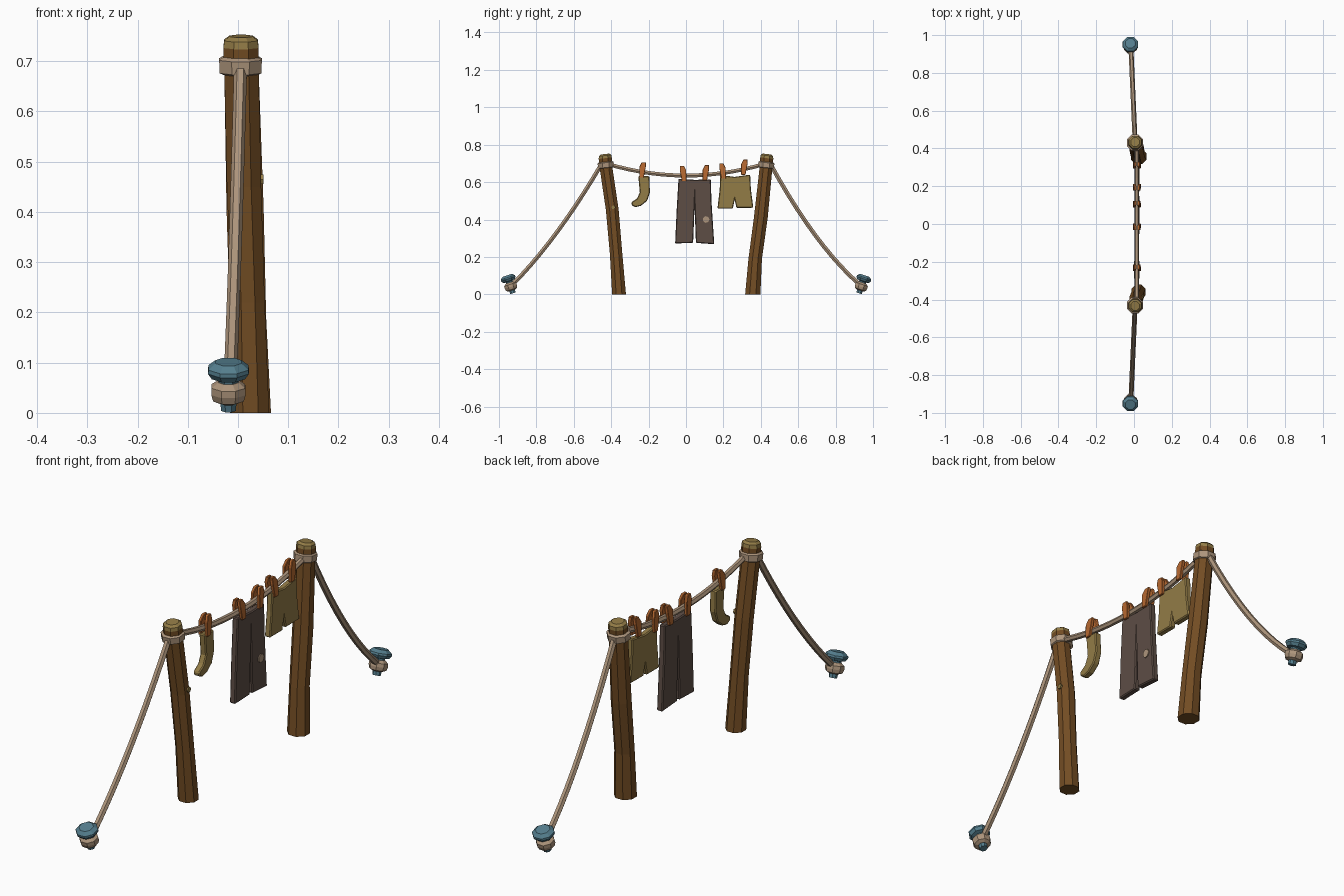
import bpy, bmesh, math
from mathutils import Vector

if "Cube" in bpy.data.objects:
    bpy.data.objects.remove(bpy.data.objects["Cube"])


def mat(name, c):
    m = bpy.data.materials.new(name)
    m.diffuse_color = (*c, 1)
    m.use_nodes = True
    m.node_tree.nodes["Principled BSDF"].inputs["Base Color"].default_value = m.diffuse_color
    return m


WOOD = mat("brown wood", (0.17, 0.073, 0.017))
OLIVE = mat("olive cloth and end grain", (0.29, 0.20, 0.062))
ROPE = mat("tan rope", (0.42, 0.30, 0.20))
TEAL = mat("teal peg", (0.09, 0.21, 0.27))
DARK = mat("dark brown cloth", (0.11, 0.075, 0.06))
PIN = mat("orange pin", (0.47, 0.14, 0.03))


def finish(name, bm, *mats):
    bmesh.ops.recalc_face_normals(bm, faces=bm.faces[:])
    me = bpy.data.meshes.new(name)
    bm.to_mesh(me)
    bm.free()
    for m in mats:
        me.materials.append(m)
    ob = bpy.data.objects.new(name, me)
    bpy.context.collection.objects.link(ob)
    return ob


def loft(name, stations, n, *mats, top_from=None):
    """Skin n-sided rings; stations are (centre, axis, radius)."""
    bm = bmesh.new()
    rings = []
    for c, axis, r in stations:
        axis = Vector(axis).normalized()
        u = axis.cross(Vector((1, 0, 0))).normalized()
        v = axis.cross(u)
        rings.append([bm.verts.new(Vector(c) + r * (u * math.cos(a) + v * math.sin(a)))
                      for a in [(k + 0.5) * math.tau / n for k in range(n)]])
    for i, (a, b) in enumerate(zip(rings, rings[1:])):
        for k in range(n):
            f = bm.faces.new((a[k], a[(k + 1) % n], b[(k + 1) % n], b[k]))
            f.material_index = int(top_from is not None and i >= top_from)
    bm.faces.new(rings[0])
    f = bm.faces.new(rings[-1])
    f.material_index = int(top_from is not None)
    return finish(name, bm, *mats)


def turned(name, base, axis, profile, n, m):
    """Profile of (radius, distance) turned about a tilted axis."""
    ax = Vector(axis).normalized()
    return loft(name, [(Vector(base) + ax * t, ax, r) for r, t in profile], n, m)


def rope(name, a, b, sag, r, steps=10):
    a, b = Vector(a), Vector(b)
    pts = []
    for i in range(steps + 1):
        t = i / steps
        p = a.lerp(b, t)
        p.z -= sag * 4 * t * (1 - t)
        pts.append(p)
    st = [(p, pts[min(i + 1, steps)] - pts[max(i - 1, 0)], r) for i, p in enumerate(pts)]
    return loft(name, st, 6, ROPE)


def sheet(name, outline, x, thick, m, bevel=0.004):
    """Side-view outline (y, z) extruded along x."""
    bm = bmesh.new()
    f = bm.faces.new([bm.verts.new((x - thick / 2, y, z)) for y, z in outline])
    ext = bmesh.ops.extrude_face_region(bm, geom=[f])
    bmesh.ops.translate(bm, vec=(thick, 0, 0),
                        verts=[g for g in ext["geom"] if isinstance(g, bmesh.types.BMVert)])
    ob = finish(name, bm, m)
    if bevel:
        b = ob.modifiers.new("soft edge", 'BEVEL')
        b.width, b.segments = bevel, 1
    return ob


# Crooked posts with end grain caps: (x, y, z, radius)
post_paths = {
    "front": [(0.025, -0.358, 0, 0.040), (0.02, -0.374, 0.22, 0.036), (0.012, -0.394, 0.45, 0.037),
              (0.007, -0.428, 0.68, 0.037)],
    "back": [(0.025, 0.357, 0, 0.044), (0.020, 0.370, 0.19, 0.039), (0.014, 0.400, 0.41, 0.040),
             (0.007, 0.428, 0.68, 0.037)],
}
up = (0, 0, 1)
for side, path in post_paths.items():
    s = -1 if side == "front" else 1
    tilt = (0, s * 0.12, 1)
    st = [((x, y, z), up, r) for x, y, z, r in path]
    st += [((0.006, s * 0.430, 0.705), tilt, 0.038), ((0.006, s * 0.432, 0.728), tilt, 0.038),
           ((0.006, s * 0.433, 0.742), tilt, 0.036), ((0.006, s * 0.434, 0.750), tilt, 0.025)]
    loft(side + "_post", st, 8, WOOD, OLIVE, top_from=5)

    # Rope wrapped round the post
    turned(side + "_post_wrap", (0.005, s * 0.427, 0.674), tilt,
           [(0.036, 0), (0.045, 0.004), (0.046, 0.030), (0.036, 0.036)], 8, ROPE)

    # Ground peg leaning outwards, with rope coil
    base, axis = (-0.019, s * 0.923, 0), (0, s * 0.33, 1)
    turned(side + "_peg", base, axis,
           [(0.016, 0.006), (0.021, 0.072), (0.036, 0.075), (0.044, 0.087),
            (0.043, 0.095), (0.028, 0.107)], 8, TEAL)
    turned(side + "_peg_coil", base, axis,
           [(0.020, 0.022), (0.033, 0.028), (0.037, 0.042), (0.036, 0.056), (0.022, 0.066)], 8, ROPE)

    # Guy rope
    rope(side + "_guy_rope", (0.005, s * 0.455, 0.69), (-0.016, s * 0.925, 0.055),
         0.04 if s < 0 else 0.055, 0.013)

# Knot on the front post
sheet("front_post_knot", [(-0.388 + 0.011 * math.cos(k * math.tau / 6),
                           0.465 + 0.011 * math.sin(k * math.tau / 6)) for k in range(6)],
      0.047, 0.008, OLIVE, 0)

# Washing line
LX = 0.015


def line_z(y):
    return 0.635 + 0.065 * (y / 0.43) ** 2


rope("washing_line", (LX, -0.43, 0.70), (LX, 0.43, 0.70), 0.065, 0.012, 14)

# Clothes
sheet("sock", [(-0.255, 0.632), (-0.196, 0.632), (-0.193, 0.545), (-0.208, 0.500), (-0.240, 0.474),
               (-0.270, 0.466), (-0.290, 0.476), (-0.292, 0.492), (-0.262, 0.512), (-0.247, 0.545)],
      LX, 0.028, OLIVE)
sheet("trousers", [(-0.040, 0.618), (0.050, 0.612), (0.133, 0.615), (0.136, 0.50), (0.151, 0.268),
                   (0.053, 0.275), (0.046, 0.47), (0.038, 0.275), (-0.058, 0.272), (-0.050, 0.45)],
      LX, 0.026, DARK)
sheet("shorts", [(0.183, 0.638), (0.26, 0.628), (0.343, 0.640), (0.347, 0.56), (0.360, 0.463),
                 (0.270, 0.462), (0.260, 0.505), (0.250, 0.458), (0.168, 0.458), (0.180, 0.56)],
      LX, 0.026, OLIVE)

# Patch on the trousers
sheet("trouser_patch", [(0.107 + 0.018 * math.cos(k * math.tau / 7),
                         0.400 + 0.018 * math.sin(k * math.tau / 7)) for k in range(7)],
      LX + 0.014, 0.006, ROPE, 0)

# Clothes pins: two prongs straddling the line, leaning a little
for i, y in enumerate([-0.232, -0.016, 0.106, 0.195, 0.312]):
    z = line_z(y) + 0.012
    lean = 0.006 * (1 if i % 2 else -1)
    outline = [(y - 0.012 + lean, z - 0.042), (y + 0.012 + lean, z - 0.042), (y + 0.017, z + 0.016),
               (y + 0.011 - lean, z + 0.040), (y - 0.011 - lean, z + 0.040), (y - 0.017, z + 0.016)]
    for s, label in ((-1, "left"), (1, "right")):
        ob = sheet(f"pin_{i + 1}_{label}_prong", outline, LX + s * 0.0145, 0.013, PIN, 0.002)
        # pinch the prongs together at the top
        for v in ob.data.vertices:
            if v.co.z > z + 0.03:
                v.co.x -= s * 0.006
